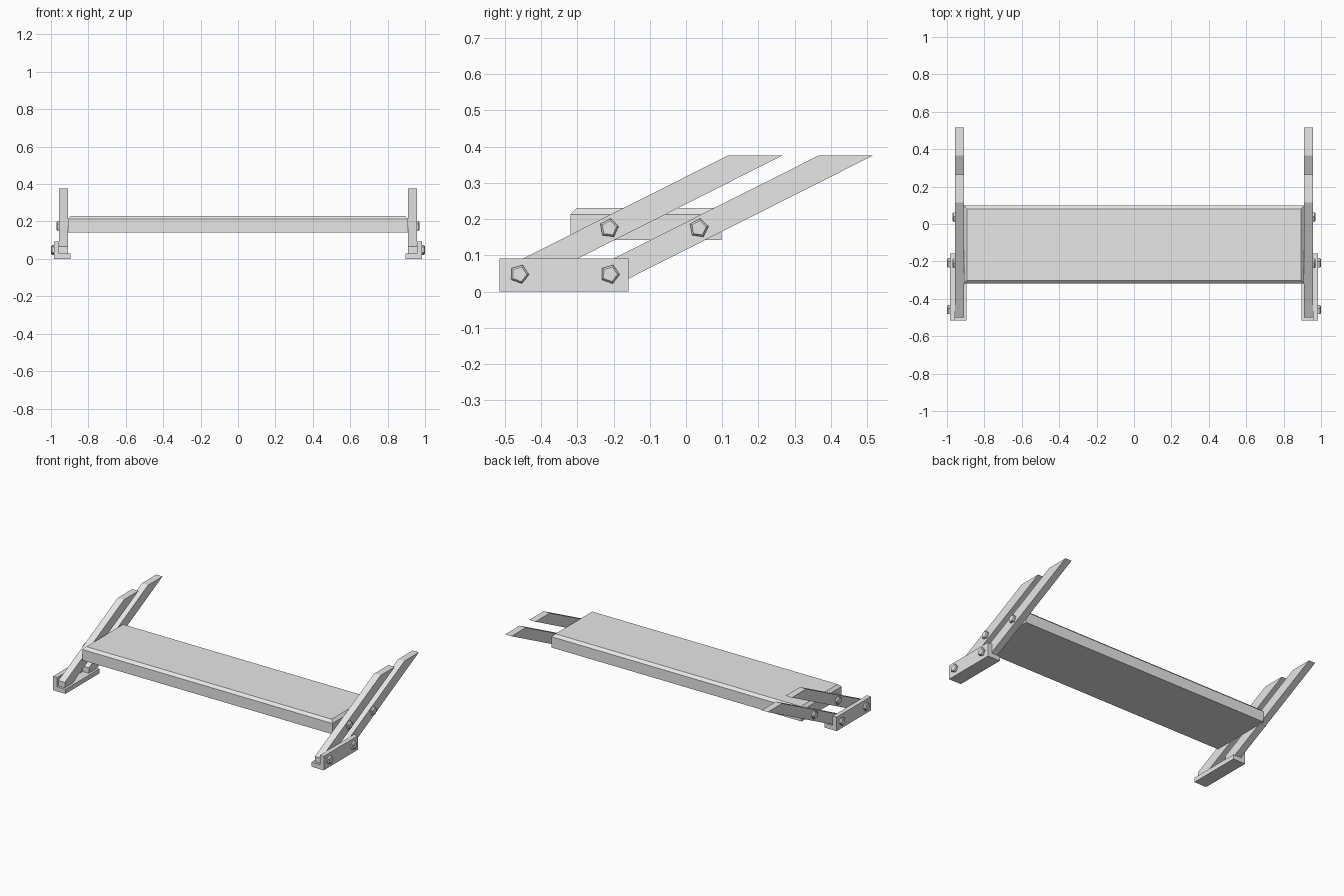
import bpy
import bmesh
from math import radians, cos, sin, tau
from mathutils import Vector

cube = bpy.data.objects.get("Cube")
if cube:
    bpy.data.objects.remove(cube, do_unlink=True)

# Single colour
grey = bpy.data.materials.new("light_grey")
grey.use_nodes = True
COLOUR = (0.8, 0.8, 0.8, 1)
grey.diffuse_color = COLOUR
grey.node_tree.nodes["Principled BSDF"].inputs["Base Color"].default_value = COLOUR


def add_object(name, bm):
    bmesh.ops.recalc_face_normals(bm, faces=bm.faces)
    mesh = bpy.data.meshes.new(name)
    bm.to_mesh(mesh)
    bm.free()
    mesh.materials.append(grey)
    obj = bpy.data.objects.new(name, mesh)
    bpy.context.scene.collection.objects.link(obj)
    return obj


def extrude(name, points, direction):
    """Fill a closed outline and sweep it along a straight direction."""
    bm = bmesh.new()
    face = bm.faces.new([bm.verts.new(p) for p in points])
    swept = bmesh.ops.extrude_face_region(bm, geom=[face], use_keep_orig=True)
    moved = [v for v in swept["geom"] if isinstance(v, bmesh.types.BMVert)]
    bmesh.ops.translate(bm, verts=moved, vec=Vector(direction))
    return add_object(name, bm)


def bolt(name, side, x, y, z, turn):
    """Five-sided bolt head with a slightly tapered rim."""
    bm = bmesh.new()
    rings = []
    for radius, out in ((0.027, -0.005), (0.027, 0.009), (0.021, 0.015)):
        rings.append([bm.verts.new((side * (x + out),
                                    y + radius * sin(turn + i * tau / 5),
                                    z + radius * cos(turn + i * tau / 5)))
                      for i in range(5)])
    for a, b in zip(rings, rings[1:]):
        for i in range(5):
            j = (i + 1) % 5
            bm.faces.new((a[i], a[j], b[j], b[i]))
    bm.faces.new(rings[0])
    bm.faces.new(rings[-1])
    add_object(name, bm)


# Tread board with chamfered upper rim
bm = bmesh.new()
bmesh.ops.create_cube(bm, size=1)
for v in bm.verts:
    v.co = (v.co.x * 1.82, v.co.y * 0.417 - 0.11, v.co.z * 0.088 + 0.186)
top_edges = [e for e in bm.edges if all(v.co.z > 0.2 for v in e.verts)]
bmesh.ops.bevel(bm, geom=top_edges, offset=0.017, segments=1, affect='EDGES')
add_object("tread_board", bm)

# Profiles: slanted arm in the side plane, L-shaped foot in the front plane
ARM = ((-0.5, 0.03), (-0.5, 0.066), (0.115, 0.375), (0.265, 0.375), (-0.42, 0.03))
FOOT = ((0.895, 0), (0.985, 0), (0.985, 0.092), (0.956, 0.092), (0.956, 0.03), (0.895, 0.03))

for side, label in ((1, "left"), (-1, "right")):
    extrude(f"{label}_foot_bracket", [(side * x, -0.515, z) for x, z in FOOT], (0, 0.356, 0))
    for offset, place in ((0, "front"), (0.25, "rear")):
        extrude(f"{label}_{place}_arm",
                [(side * 0.91, y + offset, z) for y, z in ARM], (side * 0.046, 0, 0))
        bolt(f"{label}_{place}_foot_bolt", side, 0.985, -0.46 + offset, 0.048, radians(20))
        bolt(f"{label}_{place}_board_bolt", side, 0.956, -0.212 + offset * 0.99, 0.175, radians(8))
